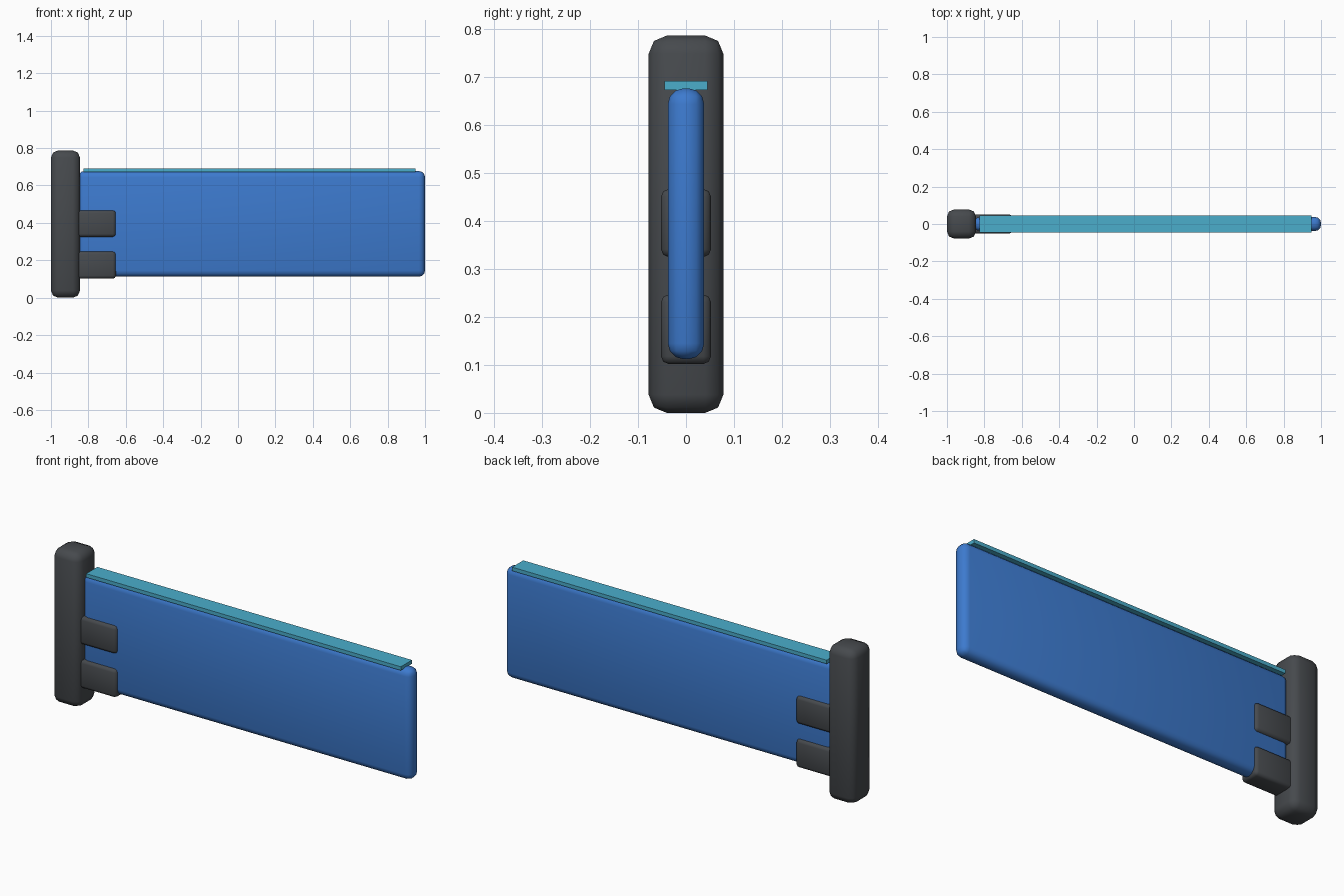
import bpy
import math
from mathutils import Vector

cube = bpy.data.objects.get("Cube")
if cube:
    bpy.data.objects.remove(cube, do_unlink=True)


def material(name, rgb):
    mat = bpy.data.materials.new(name)
    mat.use_nodes = True
    mat.diffuse_color = (*rgb, 1)
    mat.node_tree.nodes["Principled BSDF"].inputs["Base Color"].default_value = (*rgb, 1)
    return mat


def block(name, x, half_depth, z, mat, bevel=0, segments=2):
    """Box spanning the x and z ranges, centred on y = 0, with rounded edges."""
    size = Vector((x[1] - x[0], 2 * half_depth, z[1] - z[0]))
    bpy.ops.mesh.primitive_cube_add(size=1, location=(sum(x) / 2, 0, sum(z) / 2))
    obj = bpy.context.object
    obj.name = name
    for v in obj.data.vertices:
        v.co *= size
    obj.data.materials.append(mat)
    if bevel:
        mod = obj.modifiers.new("rounded_edges", "BEVEL")
        mod.width = bevel
        mod.segments = segments
        bpy.ops.object.modifier_apply(modifier=mod.name)
        bpy.ops.object.shade_smooth_by_angle(angle=math.radians(50))
    return obj


charcoal = material("charcoal", (0.062, 0.068, 0.075))
blue = material("blue", (0.046, 0.195, 0.62))
teal = material("teal", (0.07, 0.42, 0.6))

# Upright post at the hinge end
block("post", (-1, -0.845), 0.078, (0, 0.787), charcoal, 0.038, 2)

# Long flat panel with a trim strip along its top edge
block("panel", (-0.855, 1), 0.038, (0.112, 0.677), blue, 0.033, 3)
block("top_strip", (-0.825, 0.95), 0.045, (0.673, 0.692), teal)

# Two brackets wrapping the panel beside the post
for name, z in (("lower_bracket", (0.102, 0.247)), ("upper_bracket", (0.325, 0.467))):
    block(name, (-0.865, -0.653), 0.052, z, charcoal, 0.016, 2)
